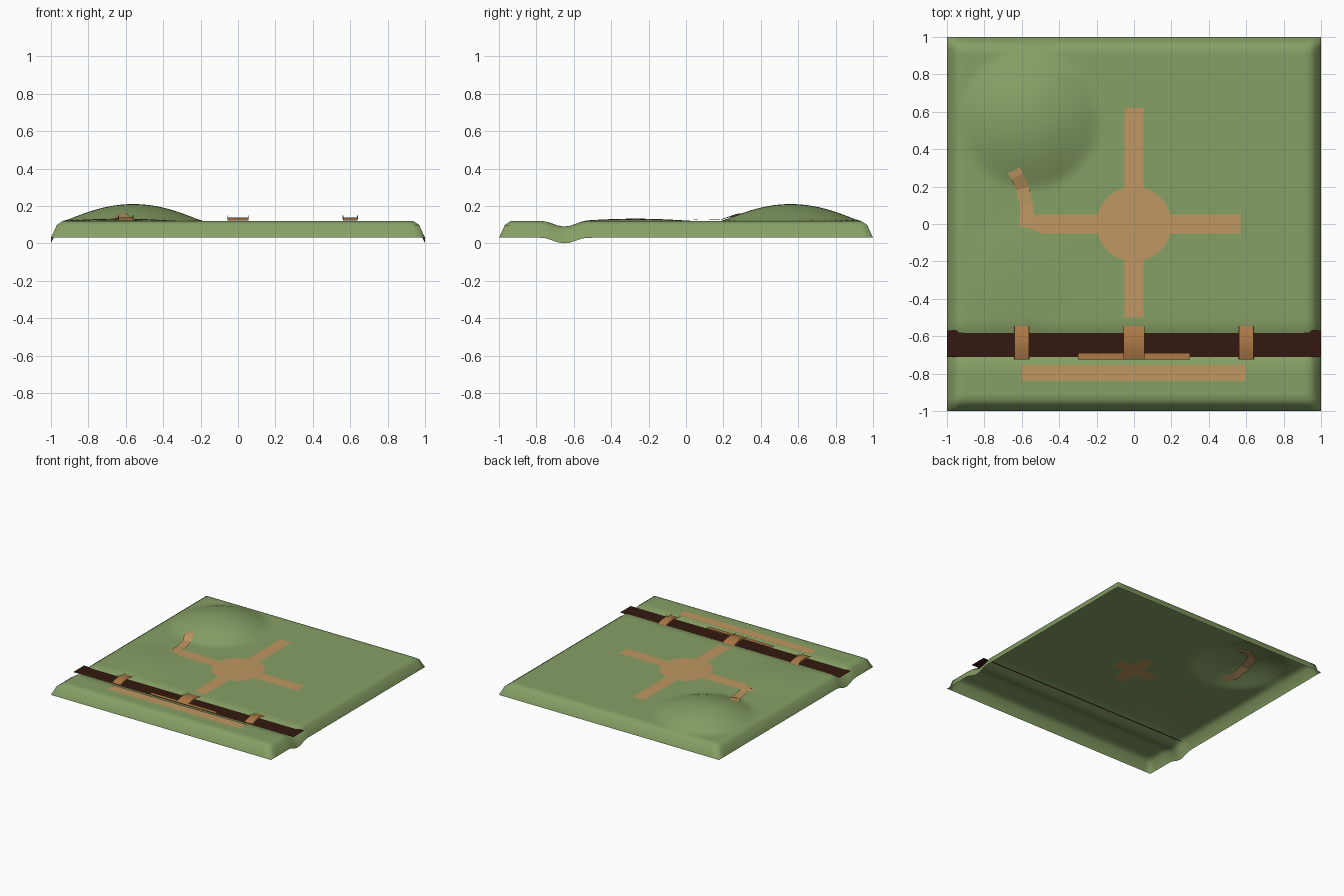
import bpy, math
from mathutils import Vector

if "Cube" in bpy.data.objects:
    bpy.data.objects.remove(bpy.data.objects["Cube"])

def mat(name, c):
    m = bpy.data.materials.new(name)
    m.diffuse_color = (*c, 1)
    m.use_nodes = True
    m.node_tree.nodes["Principled BSDF"].inputs["Base Color"].default_value = m.diffuse_color
    return m

GRASS = mat("grass", (0.24, 0.35, 0.13))
SAND = mat("sand", (0.52, 0.31, 0.12))
WOOD = mat("wood", (0.42, 0.19, 0.06))
WATER = mat("dark_water", (0.035, 0.009, 0.005))

def make(name, verts, faces, m, smooth=False):
    me = bpy.data.meshes.new(name)
    me.from_pydata(verts, [], faces)
    me.materials.append(m)
    for p in me.polygons:
        p.use_smooth = smooth
    ob = bpy.data.objects.new(name, me)
    bpy.context.collection.objects.link(ob)
    return ob

def mound(x, y, cx, cy, r, h, k):
    t = math.hypot(x - cx, y - cy) / r
    return h * (1 - t * t) ** k if t < 1 else 0

def height(x, y):
    z = 0.12
    z += mound(x, y, -0.56, 0.56, 0.37, 0.09, 1.15)
    z += mound(x, y, -0.63, -0.27, 0.31, 0.012, 1.2)
    d = abs(y + 0.65) / 0.125                      # river valley
    if d < 1:
        z -= 0.015 * (1 + math.cos(math.pi * d))
    e = min(1 - abs(x), 1 - abs(y))                # falling border
    if e < 0.07:
        z -= 0.09 * (1 - e / 0.07) ** 2.4
    return z

# ground: open-bottomed height sheet
N = 64
gv = [(-1 + 2 * i / N, -1 + 2 * j / N) for j in range(N + 1) for i in range(N + 1)]
gf = [(a, a + 1, a + N + 2, a + N + 1)
      for j in range(N) for i in range(N) for a in [j * (N + 1) + i]]
make("ground", [(x, y, height(x, y)) for x, y in gv], gf, GRASS, True)

def sheet(name, x0, x1, y0, y1, z, m):
    return make(name, [(x0, y0, z), (x1, y0, z), (x1, y1, z), (x0, y1, z)], [(0, 1, 2, 3)], m)

# stream, paths and plaza
sheet("stream", -1, 1, -0.71, -0.57, 0.107, WATER)
sheet("riverside_path", -0.6, 0.6, -0.84, -0.755, 0.123, SAND)
sheet("west_path", -0.61, -0.17, -0.05, 0.05, 0.123, SAND)
sheet("east_path", 0.17, 0.57, -0.05, 0.05, 0.123, SAND)
sheet("north_path", -0.05, 0.05, 0.17, 0.62, 0.123, SAND)
sheet("south_path", -0.05, 0.05, -0.5, -0.17, 0.123, SAND)
sheet("buried_path_x", -0.18, 0.18, -0.05, 0.05, 0.1185, SAND)
sheet("buried_path_y", -0.05, 0.05, -0.18, 0.18, 0.118, SAND)
make("plaza", [(0.2 * math.cos(a * math.pi / 24), 0.2 * math.sin(a * math.pi / 24), 0.1245)
               for a in range(48)], [tuple(range(48))], SAND)

# trail winding up the hill, sinking under the grass
trail = [(-0.565, 0, .006), (-0.575, 0.1, .005), (-0.595, 0.19, .006), (-0.625, 0.255, .008),
         (-0.68, 0.36, -.012), (-0.69, 0.48, -.008), (-0.65, 0.61, -.008),
         (-0.57, 0.66, -.006), (-0.49, 0.63, -.004)]
tv = []
for i, (x, y, o) in enumerate(trail):
    a, b = trail[max(i - 1, 0)], trail[min(i + 1, len(trail) - 1)]
    d = Vector((b[0] - a[0], b[1] - a[1])).normalized() * 0.035
    for s in (-1, 1):
        px, py = x + s * d.y, y - s * d.x
        tv.append((px, py, height(px, py) + o))
make("hill_trail", tv, [(2 * i, 2 * i + 1, 2 * i + 3, 2 * i + 2) for i in range(len(trail) - 1)], SAND)

# arched ribbons running across the stream
def arch(name, cx, w, lift, y0=-0.725, y1=-0.545, n=10, rise=0.018):
    v = []
    for i in range(n + 1):
        t = i / n
        z = 0.121 + lift + rise * math.sin(math.pi * t)
        y = y0 + (y1 - y0) * t
        v += [(cx - w / 2, y, z), (cx + w / 2, y, z)]
    make(name, v, [(2 * i, 2 * i + 1, 2 * i + 3, 2 * i + 2) for i in range(n)], WOOD, True)

for label, cx, w in (("west", -0.6, 0.078), ("middle", 0, 0.11), ("east", 0.6, 0.078)):
    arch(label + "_bridge_deck", cx, w, 0)
    for side, s in (("left", -1), ("right", 1)):
        arch(f"{label}_bridge_{side}_rail", cx + s * w / 2, 0.004, 0.01)

# jetty along the near bank
sheet("jetty", -0.3, 0.3, -0.725, -0.69, 0.1195, WOOD)
